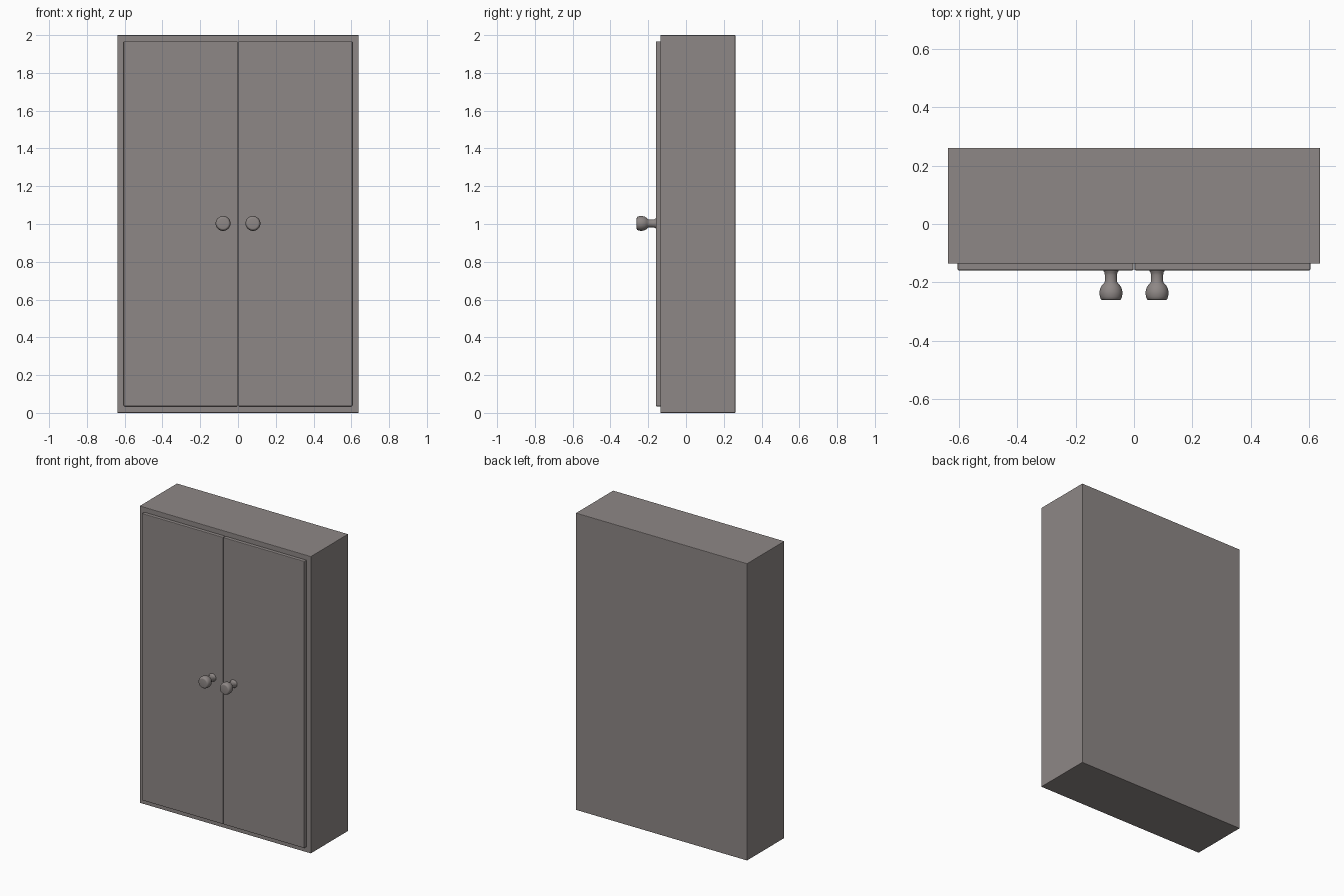
import bpy
import bmesh
import math

if "Cube" in bpy.data.objects:
    bpy.data.objects.remove(bpy.data.objects["Cube"])

# One warm grey for everything
grey = bpy.data.materials.new("warm grey")
grey.diffuse_color = (0.27, 0.243, 0.236, 1)
grey.use_nodes = True
grey.node_tree.nodes["Principled BSDF"].inputs["Base Color"].default_value = grey.diffuse_color


def finish(name, bm):
    mesh = bpy.data.meshes.new(name)
    bmesh.ops.recalc_face_normals(bm, faces=bm.faces)
    bm.to_mesh(mesh)
    bm.free()
    mesh.materials.append(grey)
    obj = bpy.data.objects.new(name, mesh)
    bpy.context.collection.objects.link(obj)
    return obj


def box(name, lo, hi, bevel):
    bm = bmesh.new()
    bmesh.ops.create_cube(bm, size=1)
    for v in bm.verts:
        v.co = [(a + b) / 2 + c * (b - a) for a, b, c in zip(lo, hi, v.co)]
    bmesh.ops.bevel(bm, geom=bm.edges[:], offset=bevel, segments=2,
                    profile=0.5, affect='EDGES')
    return finish(name, bm)


def knob(name, x, y, z, profile, sides=32):
    # Lathe the (radius, distance) profile around an axis pointing to -y
    bm = bmesh.new()
    rings = []
    for r, d in profile:
        rings.append([bm.verts.new((x + r * math.cos(2 * math.pi * i / sides), y - d,
                                    z + r * math.sin(2 * math.pi * i / sides)))
                      for i in range(sides)])
    for a, b in zip(rings, rings[1:]):
        for i in range(sides):
            j = (i + 1) % sides
            bm.faces.new((a[i], a[j], b[j], b[i]))
    bm.faces.new(rings[0])
    bm.faces.new(rings[-1])
    obj = finish(name, bm)
    bpy.ops.object.select_all(action='DESELECT')
    obj.select_set(True)
    bpy.context.view_layer.objects.active = obj
    bpy.ops.object.shade_smooth_by_angle(angle=math.radians(40))
    return obj


# Cabinet body
box("cabinet_body", (-0.638, -0.136, 0), (0.638, 0.261, 2), 0.003)

# Flared neck, rounded head and flat front of a knob
KNOB = [(0.027, -0.002), (0.026, 0.002), (0.022, 0.008), (0.021, 0.016), (0.021, 0.038),
        (0.023, 0.043), (0.030, 0.050), (0.036, 0.060), (0.039, 0.072), (0.0395, 0.080),
        (0.038, 0.090), (0.0355, 0.097), (0.032, 0.101), (0.027, 0.102)]

# Pair of doors, each with a knob near the middle
for side, s in (("left", -1), ("right", 1)):
    x0, x1 = sorted((s * 0.0015, s * 0.605))
    box(side + "_door", (x0, -0.159, 0.035), (x1, -0.130, 1.967), 0.004)
    knob(side + "_knob", s * 0.079, -0.159, 1.003, KNOB)
